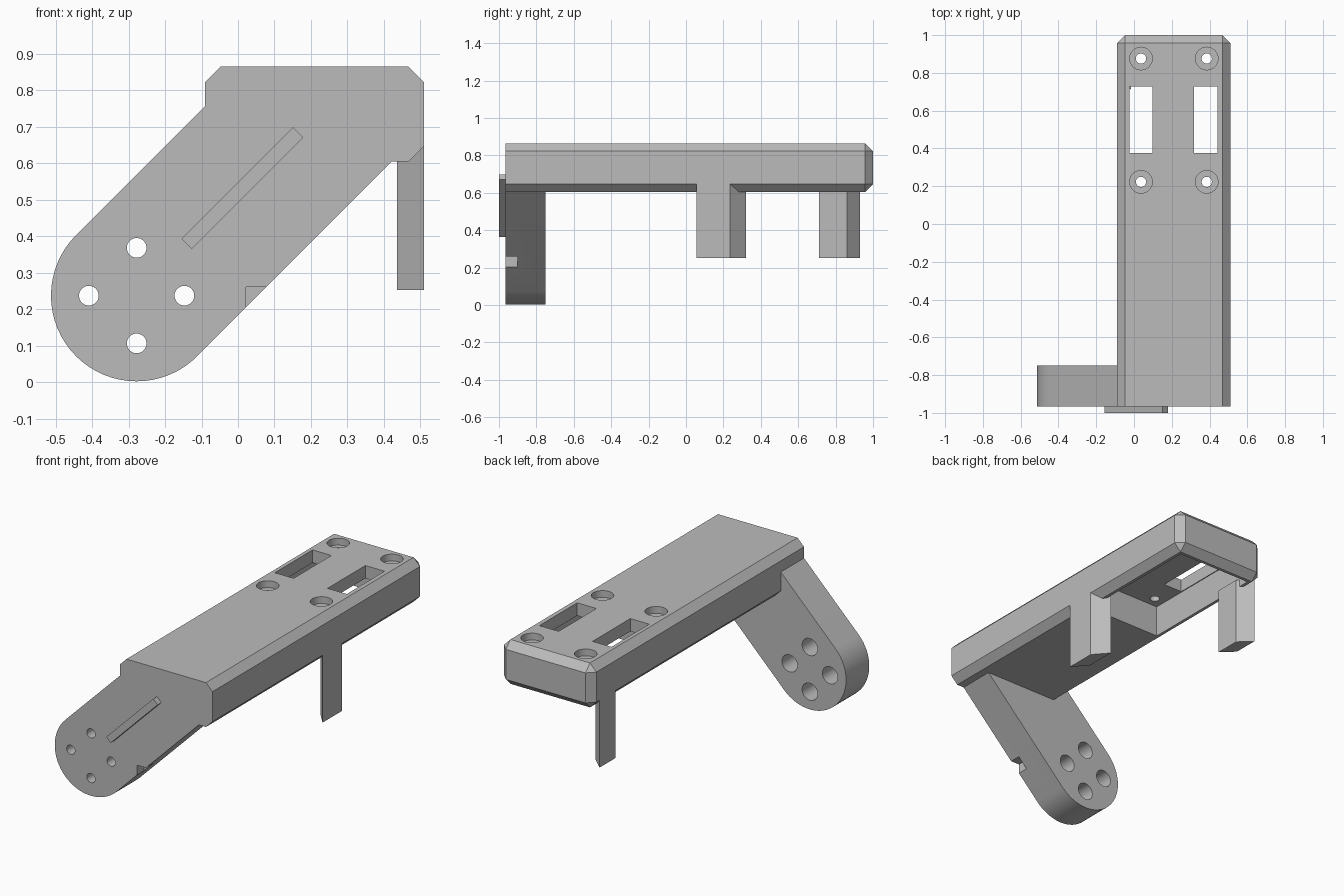
import bpy, bmesh, math
from mathutils import Vector, Matrix

cube = bpy.data.objects.get("Cube")
if cube:
    bpy.data.objects.remove(cube, do_unlink=True)

grey = bpy.data.materials.new("plain grey")
grey.use_nodes = True
colour = (0.5, 0.5, 0.5, 1)
grey.diffuse_color = colour
grey.node_tree.nodes["Principled BSDF"].inputs["Base Color"].default_value = colour


def add_object(name, bm):
    bmesh.ops.recalc_face_normals(bm, faces=bm.faces[:])
    mesh = bpy.data.meshes.new(name)
    bm.to_mesh(mesh)
    bm.free()
    mesh.materials.append(grey)
    ob = bpy.data.objects.new(name, mesh)
    bpy.context.collection.objects.link(ob)
    return ob


def box_mesh(lo, hi):
    bm = bmesh.new()
    bmesh.ops.create_cube(bm, size=1)
    lo, hi = Vector(lo), Vector(hi)
    for v in bm.verts:
        v.co = Vector([(lo[i] + hi[i]) / 2 + v.co[i] * (hi[i] - lo[i]) for i in range(3)])
    return bm


def box(name, lo, hi):
    return add_object(name, box_mesh(lo, hi))


def prism(name, points, offset):
    """Extrude a closed 3D outline along an offset."""
    bm = bmesh.new()
    face = bm.faces.new([bm.verts.new(p) for p in points])
    result = bmesh.ops.extrude_face_region(bm, geom=[face], use_keep_orig=True)
    verts = [g for g in result["geom"] if isinstance(g, bmesh.types.BMVert)]
    bmesh.ops.translate(bm, verts=verts, vec=offset)
    return add_object(name, bm)


def cylinder(name, start, end, radius):
    start, end = Vector(start), Vector(end)
    axis = end - start
    turn = axis.to_track_quat("Z", "Y").to_matrix().to_4x4()
    bm = bmesh.new()
    bmesh.ops.create_cone(bm, cap_ends=True, segments=32, radius1=radius, radius2=radius,
                          depth=axis.length, matrix=Matrix.Translation((start + end) / 2) @ turn)
    return add_object(name, bm)


def activate(ob):
    bpy.ops.object.select_all(action="DESELECT")
    ob.select_set(True)
    bpy.context.view_layer.objects.active = ob


def cut(target, cutter):
    cutter.hide_render = True
    mod = target.modifiers.new("cut", "BOOLEAN")
    mod.operation, mod.solver, mod.object = "DIFFERENCE", "EXACT", cutter
    activate(target)
    bpy.ops.object.modifier_apply(modifier=mod.name)
    bpy.data.objects.remove(cutter, do_unlink=True)


def smooth(ob):
    activate(ob)
    bpy.ops.object.shade_smooth_by_angle(angle=math.radians(30))


FRONT, BOTTOM, TOP, CEILING = -0.965, 0.605, 0.865, 0.79
LEFT, RIGHT, CHAMFER = 0.51, -0.09, 0.042

# Beam, chamfered everywhere except around its front end
bm = box_mesh((RIGHT, FRONT, BOTTOM), (LEFT, 1, TOP))
edges = [e for e in bm.edges if any(v.co.y > 0 for v in e.verts)]
bmesh.ops.bevel(bm, geom=edges, offset=CHAMFER, segments=1, affect="EDGES")
beam = add_object("beam", bm)

# Pocket under the beam, two windows and four counterbored screw holes
cut(beam, box("pocket_cutter", (-0.03, 0.16, 0.5), (0.45, 0.94, CEILING)))
for x0, x1 in ((-0.025, 0.097), (0.317, 0.442)):
    cut(beam, box("window_cutter", (x0, 0.377, 0.7), (x1, 0.727, 1)))
for x in (0.037, 0.385):
    for y in (0.223, 0.876):
        cut(beam, cylinder("hole_cutter", (x, y, 0.7), (x, y, 1), 0.027))
        cut(beam, cylinder("counterbore_cutter", (x, y, TOP - 0.04), (x, y, 1), 0.06))
smooth(beam)

# Slanted clip legs on opposite sides
leg_bottom, leg_top = 0.252, BOTTOM + CHAMFER
for name, outer, inner, outer_y, inner_y in (
        ("left_leg", LEFT, 0.436, (0.055, 0.235), (0.14, 0.32)),
        ("right_leg", RIGHT, -0.016, (0.78, 0.93), (0.71, 0.86))):
    outline = [(outer, outer_y[0]), (outer, outer_y[1]), (inner, inner_y[1]), (inner, inner_y[0])]
    prism(name, [(x, y, leg_bottom) for x, y in outline], (0, 0, leg_top - leg_bottom))

# Diagonal arm with a round end, butting against the beam
cx, cz, radius, back = -0.278, 0.237, 0.235, -0.75
outline = [(RIGHT, 0.757), (RIGHT, BOTTOM + CHAMFER), (RIGHT + CHAMFER, BOTTOM), (0.422, BOTTOM)]
for i in range(33):
    a = math.radians(-45 - 180 * i / 32)
    outline.append((cx + radius * math.cos(a), cz + radius * math.sin(a)))
arm = prism("arm", [(x, FRONT, z) for x, z in outline], (0, back - FRONT, 0))

# Four bolt holes, wider from the back, and a small notch in the lower edge
for i in range(4):
    a = i * math.pi / 2
    x, z = cx + 0.131 * math.cos(a), cz + 0.131 * math.sin(a)
    cut(arm, cylinder("bolt_cutter", (x, -1.1, z), (x, -0.6, z), 0.027))
    cut(arm, cylinder("bolt_head_cutter", (x, -0.9, z), (x, -0.6, z), 0.05))
cut(arm, box("notch_cutter", (0.022, -1.1, 0.1), (0.2, -0.9, 0.261)))
smooth(arm)

# Raised diagonal rib on the front of the arm
along, across = Vector((1, 0, 1)).normalized() * 0.216, Vector((1, 0, -1)).normalized() * 0.02
centre = Vector((0.012, -1, 0.532))
prism("front_rib", [centre + along + across, centre + along - across,
                    centre - along - across, centre - along + across], (0, FRONT + 1, 0))
